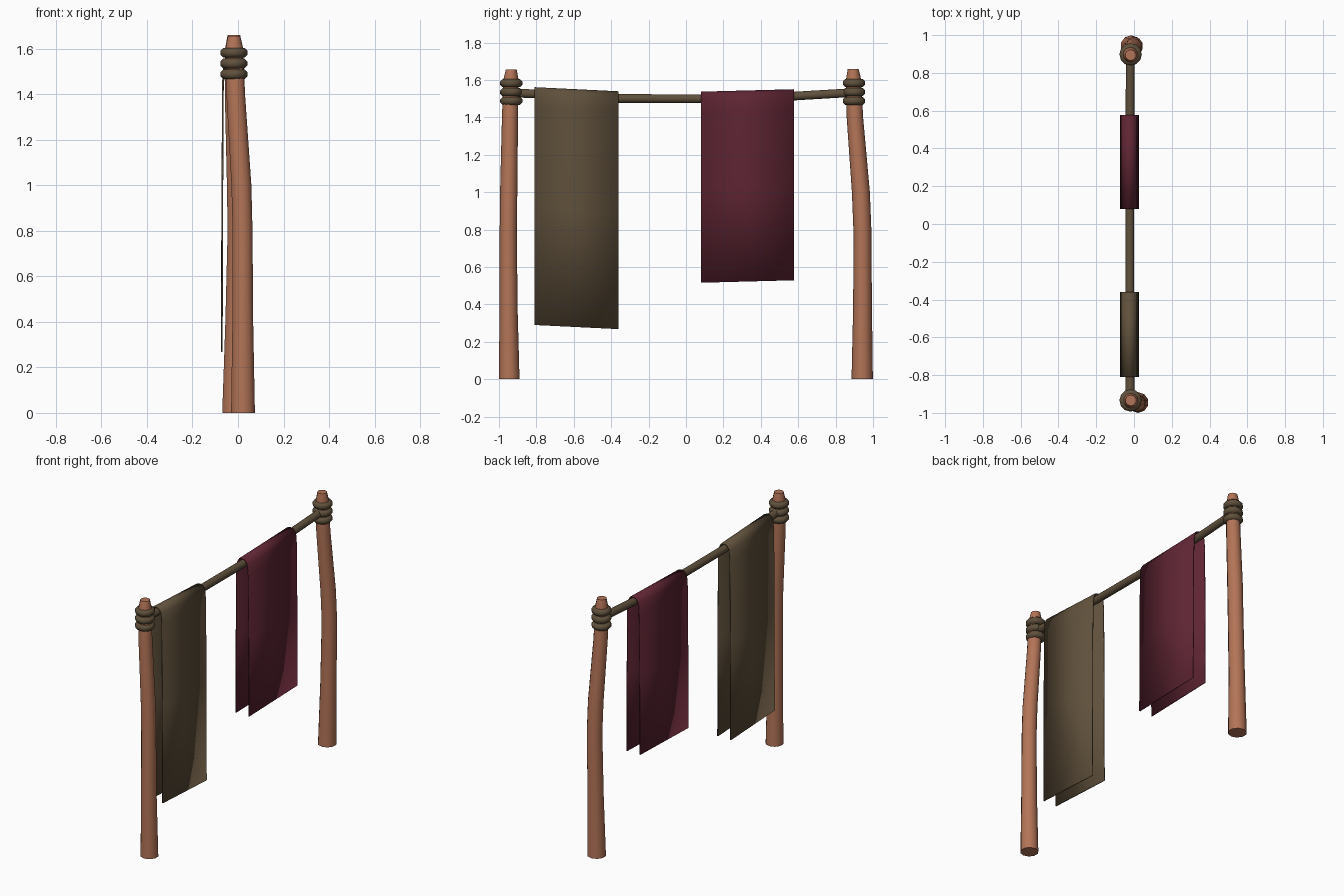
import bpy, bmesh, math
from mathutils import Vector

if "Cube" in bpy.data.objects:
    bpy.data.objects.remove(bpy.data.objects["Cube"])


def material(name, rgb):
    m = bpy.data.materials.new(name)
    m.diffuse_color = (*rgb, 1)
    m.use_nodes = True
    m.node_tree.nodes["Principled BSDF"].inputs["Base Color"].default_value = m.diffuse_color
    return m


WOOD = material("warm wood", (0.45, 0.175, 0.095))
BROWN = material("dull brown", (0.115, 0.08, 0.044))
MAROON = material("maroon cloth", (0.112, 0.018, 0.033))


def finish(bm, name, mat, angle=50):
    bmesh.ops.recalc_face_normals(bm, faces=bm.faces)
    me = bpy.data.meshes.new(name)
    bm.to_mesh(me)
    bm.free()
    ob = bpy.data.objects.new(name, me)
    bpy.context.collection.objects.link(ob)
    me.materials.append(mat)
    bpy.ops.object.select_all(action='DESELECT')
    ob.select_set(True)
    bpy.context.view_layer.objects.active = ob
    bpy.ops.object.shade_smooth_by_angle(angle=math.radians(angle))
    return ob


def loft(name, path, u, v, sides, mat, closed=False):
    """Sweep circles spanned by u, v(center) along (x, y, z, radius) stations."""
    bm = bmesh.new()
    rings = []
    for x, y, z, r in path:
        c = Vector((x, y, z))
        vv = v(c) if callable(v) else v
        uu = u(c) if callable(u) else u
        rings.append([bm.verts.new(c + r * (math.cos(a) * uu + math.sin(a) * vv))
                      for a in (2 * math.pi * (i + 0.5) / sides for i in range(sides))])
    pairs = list(zip(rings, rings[1:]))
    if closed:
        pairs.append((rings[-1], rings[0]))
    else:
        bm.faces.new(rings[0])
        bm.faces.new(rings[-1])
    for a, b in pairs:
        for i in range(sides):
            j = (i + 1) % sides
            bm.faces.new((a[i], a[j], b[j], b[i]))
    return finish(bm, name, mat)


X, Y, Z = Vector((1, 0, 0)), Vector((0, 1, 0)), Vector((0, 0, 1))

# Crooked tapering posts with blunt tips
front_post = [(0.022, -0.945, 0, 0.055), (0.021, -0.949, 0.4, 0.048),
              (0.020, -0.950, 0.8, 0.046), (0.015, -0.948, 1.0, 0.046),
              (-0.010, -0.941, 1.4, 0.043), (-0.016, -0.936, 1.6, 0.041),
              (-0.017, -0.934, 1.655, 0.029)]
back_post = [(-0.015, 0.942, 0, 0.057), (-0.008, 0.944, 0.4, 0.05),
             (0.000, 0.943, 0.8, 0.048), (-0.003, 0.935, 1.0, 0.048),
             (-0.016, 0.903, 1.4, 0.044), (-0.018, 0.896, 1.6, 0.041),
             (-0.018, 0.894, 1.66, 0.029)]
for label, path in (("front", front_post), ("back", back_post)):
    loft(label + "_post", path, X, Y, 10, WOOD)

# Three rope wraps around the top of each post
for label, cy in (("front", -0.934), ("back", 0.898)):
    for k, z in enumerate((1.488, 1.535, 1.583)):
        c0 = Vector((-0.018, cy, z))
        pts = [(c0.x + 0.038 * math.cos(a), cy + 0.038 * math.sin(a), z, 0.023)
               for a in (2 * math.pi * i / 12 for i in range(12))]
        loft(f"{label}_rope_wrap_{k + 1}", pts,
             lambda c, c0=c0: (c - c0).normalized(), Z, 8, BROWN, closed=True)

# Sagging cross bar
bar = [(-0.02, -0.934, 1.532, 0.026), (-0.021, -0.8, 1.525, 0.025),
       (-0.022, -0.36, 1.501, 0.025), (-0.022, 0.1, 1.5, 0.025),
       (-0.021, 0.58, 1.514, 0.025), (-0.02, 0.898, 1.533, 0.025)]
loft("cross_bar", bar, X, Z, 8, BROWN)


# Cloths folded over the bar
def cloth(name, y0, y1, top0, top1, length, mat):
    cx = -0.024
    half = [(0.047, length), (0.045, length * 0.5), (0.042, 0.1),
            (0.037, 0.035), (0.022, 0.008)]
    profile = [(-x, d) for x, d in half] + [(0, 0)] + [(x, d) for x, d in half[::-1]]
    bm = bmesh.new()
    rows = [[bm.verts.new((cx + x, y, top - d)) for x, d in profile]
            for y, top in ((y0, top0), (y1, top1))]
    for i in range(len(profile) - 1):
        bm.faces.new((rows[0][i], rows[0][i + 1], rows[1][i + 1], rows[1][i]))
    ob = finish(bm, name, mat)
    mod = ob.modifiers.new("thickness", 'SOLIDIFY')
    mod.thickness = 0.007
    mod.offset = 0


cloth("brown_cloth", -0.81, -0.36, 1.558, 1.536, 1.268, BROWN)
cloth("maroon_cloth", 0.08, 0.577, 1.534, 1.547, 1.018, MAROON)
